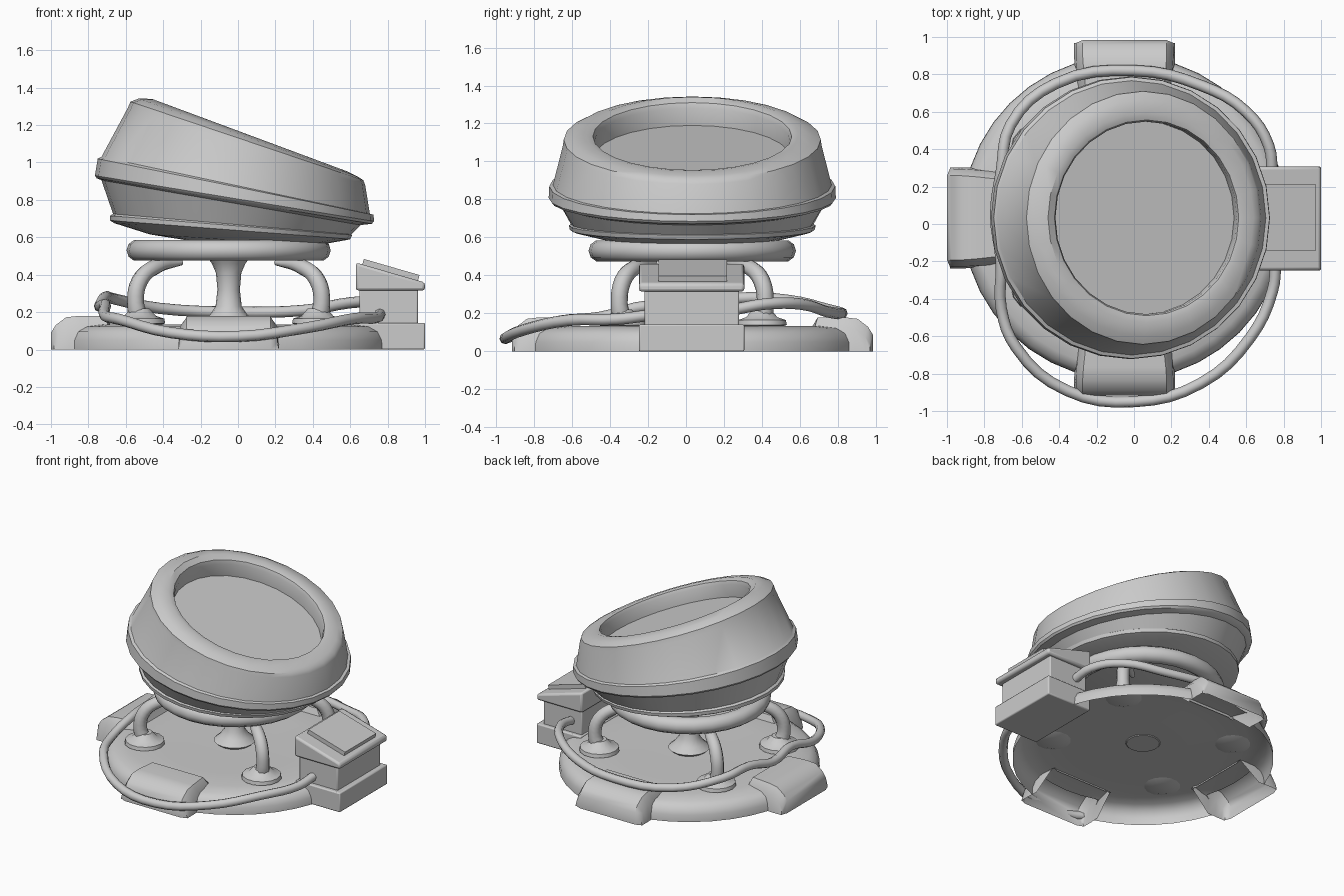
import bpy, bmesh, math
from mathutils import Vector

if "Cube" in bpy.data.objects:
    bpy.data.objects.remove(bpy.data.objects["Cube"])

CX, CY = -0.05, 0.033   # axis of the stand


def finish(name, bm, angle=35, bevel=0.0):
    bmesh.ops.remove_doubles(bm, verts=bm.verts, dist=1e-5)
    bmesh.ops.recalc_face_normals(bm, faces=bm.faces)
    me = bpy.data.meshes.new(name)
    bm.to_mesh(me)
    bm.free()
    ob = bpy.data.objects.new(name, me)
    bpy.context.collection.objects.link(ob)
    bpy.ops.object.select_all(action='DESELECT')
    ob.select_set(True)
    bpy.context.view_layer.objects.active = ob
    if bevel:
        m = ob.modifiers.new("bevel", 'BEVEL')
        m.width, m.segments, m.limit_method = bevel, 2, 'ANGLE'
    bpy.ops.object.shade_smooth_by_angle(angle=math.radians(angle))
    return ob


def loft(name, rings, cap_start=False, cap_end=False, angle=35, bevel=0.0, skip=None):
    """Skin a list of closed point loops; skip(centre) leaves a face out."""
    bm = bmesh.new()
    loops = [[bm.verts.new(p) for p in ring] for ring in rings]
    n = len(loops[0])
    for a, b in zip(loops, loops[1:]):
        for i in range(n):
            j = (i + 1) % n
            quad = (a[i], a[j], b[j], b[i])
            if skip and skip(sum((v.co for v in quad), Vector()) / 4):
                continue
            bm.faces.new(quad)
    if cap_start:
        bm.faces.new(loops[0])
    if cap_end:
        bm.faces.new(loops[-1])
    return finish(name, bm, angle, bevel)


def circle(x, y, r, z, n=24):
    return [(x + r * math.cos(2 * math.pi * i / n), y + r * math.sin(2 * math.pi * i / n), z)
            for i in range(n)]


def tilted(xl, zl, xr, zr, wide=1.0, n=28):
    """Circle leaning about y, given by its left and right ends in the front view."""
    c = Vector(((xl + xr) / 2, CY, (zl + zr) / 2))
    u = Vector((xr - xl, 0, zr - zl)) / 2
    return [c + u * math.cos(2 * math.pi * i / n)
            + Vector((0, wide * u.length * math.sin(2 * math.pi * i / n), 0)) for i in range(n)]


def lathe(name, x, y, profile, n=24, **kw):
    return loft(name, [circle(x, y, r, z, n) for r, z in profile], **kw)


def tube(name, pts, r, radii=None, res=4):
    cu = bpy.data.curves.new(name, 'CURVE')
    cu.dimensions = '3D'
    cu.bevel_depth, cu.bevel_resolution = r, 2
    cu.resolution_u, cu.use_fill_caps = res, True
    sp = cu.splines.new('BEZIER')
    sp.bezier_points.add(len(pts) - 1)
    for i, (bp, p) in enumerate(zip(sp.bezier_points, pts)):
        bp.co = p
        bp.handle_left_type = bp.handle_right_type = 'AUTO'
        bp.radius = radii[i] if radii else 1
    ob = bpy.data.objects.new(name, cu)
    bpy.context.collection.objects.link(ob)
    bpy.ops.object.select_all(action='DESELECT')
    ob.select_set(True)
    bpy.context.view_layer.objects.active = ob
    bpy.ops.object.convert(target='MESH')
    bpy.ops.object.shade_smooth_by_angle(angle=math.radians(50))


def block(name, x0, x1, y0, y1, z0, zl, zr, bevel=0.008):
    """Box whose top slopes from zl at x0 to zr at x1."""
    base = [(x0, y0), (x1, y0), (x1, y1), (x0, y1)]
    top = [zl, zr, zr, zl]
    return loft(name, [[(x, y, z0) for x, y in base],
                       [(x, y, z) for (x, y), z in zip(base, top)]],
                cap_start=True, cap_end=True, bevel=bevel)


def under_pad(c):
    """True on the plate's rim where an edge pad replaces it."""
    x, y = c.x - CX, c.y - CY
    off = min(abs((math.degrees(math.atan2(y, x)) - a + 180) % 360 - 180) for a in (90, 180, 270))
    return off < 18 and math.hypot(x, y) > 0.76


# round base plate, open underneath, rim cut away at the pads
lathe("base_plate", CX, CY, [(0.868, 0), (0.866, 0.05), (0.845, 0.095), (0.80, 0.122), (0.70, 0.135),
                             (0.5, 0.135), (0.3, 0.13), (0.1, 0.13)], n=40, cap_end=True,
      skip=under_pad)

# three edge pads, swept along a radial profile: radius, height, half width
pad = [(0.95, 0.0, 0.26), (0.95, 0.09, 0.26), (0.925, 0.13, 0.26), (0.87, 0.172, 0.26),
       (0.80, 0.18, 0.255), (0.66, 0.18, 0.24), (0.64, 0.12, 0.24)]
for side, a in (("back", 90), ("left", 180), ("front", 270)):
    d = Vector((math.cos(math.radians(a)), math.sin(math.radians(a)), 0))
    t = Vector((-d.y, d.x, 0))
    o = Vector((CX, CY, 0))
    bm = bmesh.new()
    rows = []
    for r, z, w in pad:
        low = 0.0 if r > 0.79 else 0.12
        shape = [(-w - 0.01, low), (-w, max(low, z - 0.05)), (-w + 0.035, z), (w - 0.035, z),
                 (w, max(low, z - 0.05)), (w + 0.01, low)]
        rows.append([bm.verts.new(o + d * (r - (0.015 if abs(s) > w - 0.01 else 0)) + t * s
                                  + Vector((0, 0, min(h, z)))) for s, h in shape])
    for p, q in zip(rows, rows[1:]):
        for i in range(5):
            bm.faces.new((p[i], p[i + 1], q[i + 1], q[i]))
    finish(side + "_pad", bm, 40)

# centre column with flared ends
lathe("centre_column", CX, CY, [(0.11, 0.125), (0.14, 0.15), (0.10, 0.185), (0.07, 0.23), (0.06, 0.32),
                                (0.068, 0.41), (0.09, 0.46), (0.12, 0.5)], n=16,
      cap_start=True, cap_end=True)

# four curved legs on round feet
for sx in (-1, 1):
    for sy in (-1, 1):
        name = ("back" if sy > 0 else "front") + ("_right" if sx > 0 else "_left")
        d = Vector((0.79 * sx, 0.61 * sy))
        path = [(0.60, 0.15), (0.63, 0.25), (0.60, 0.37), (0.50, 0.44), (0.32, 0.465)]
        tube(name + "_leg", [(CX + d.x * r, CY + d.y * r, z) for r, z in path], 0.05,
             [1.1, 0.9, 0.9, 0.85, 0.3])
        lathe(name + "_foot", CX + d.x * 0.6, CY + d.y * 0.6,
              [(0.08, 0.12), (0.135, 0.14), (0.13, 0.165), (0.085, 0.18), (0.05, 0.22)],
              n=14, cap_start=True, cap_end=True)

# support ring under the bowl
ring = [(0.488 + 0.058 * math.cos(k * math.pi / 5), 0.53 + 0.058 * math.sin(k * math.pi / 5))
        for k in range(11)]
lathe("support_ring", CX, CY, ring, n=28, angle=60)

# leaning bowl: each ring is left x, left z, right x, right z (and an optional y stretch)
bowl = [(-0.12, 0.56, 0.02, 0.55), (-0.47, 0.615, 0.41, 0.555), (-0.66, 0.675, 0.58, 0.585),
        (-0.685, 0.69, 0.60, 0.59), (-0.685, 0.715, 0.61, 0.612), (-0.668, 0.725, 0.605, 0.615),
        (-0.73, 0.905, 0.655, 0.665), (-0.755, 0.915, 0.715, 0.672), (-0.765, 0.93, 0.727, 0.685),
        (-0.75, 1.02, 0.725, 0.72), (-0.73, 1.03, 0.705, 0.725), (-0.59, 1.29, 0.68, 0.88, 1.02),
        (-0.575, 1.325, 0.67, 0.905, 1.03), (-0.53, 1.342, 0.64, 0.925, 1.02),
        (-0.46, 1.34, 0.59, 0.95),
        (-0.425, 1.31, 0.56, 0.955), (-0.42, 1.28, 0.55, 0.935), (-0.44, 1.19, 0.535, 0.85)]
loft("bowl", [tilted(*r) for r in bowl], cap_start=True, cap_end=True, angle=38)

# control box with sloped panel
block("box_base", 0.64, 1.0, -0.248, 0.307, 0.0, 0.142, 0.142)
block("box_body", 0.65, 0.962, -0.218, 0.28, 0.13, 0.33, 0.33)
block("box_cap", 0.63, 1.0, -0.248, 0.307, 0.315, 0.465, 0.358, 0.015)
bm = bmesh.new()
bmesh.ops.create_cube(bm, size=1)
slope = math.atan2(0.107, 0.37)
for v in bm.verts:
    x, y, z = v.co.x * 0.31, v.co.y * 0.36, v.co.z * 0.05
    v.co = (0.815 + x * math.cos(slope) + z * math.sin(slope), 0.035 + y,
            0.417 - x * math.sin(slope) + z * math.cos(slope))
finish("box_panel", bm)

# loose cable looping round the stand from one side of the box to the other
tube("cable", [(0.76, -0.2, 0.19), (0.74, -0.36, 0.17), (0.62, -0.61, 0.165), (0.36, -0.85, 0.115),
               (0.0, -0.95, 0.07), (-0.36, -0.89, 0.09), (-0.63, -0.66, 0.16),
               (-0.71, -0.45, 0.18), (-0.71, -0.2, 0.24), (-0.74, 0.05, 0.23), (-0.71, 0.28, 0.28),
               (-0.66, 0.53, 0.27), (-0.42, 0.75, 0.22), (0.0, 0.82, 0.20), (0.36, 0.74, 0.21),
               (0.60, 0.60, 0.25), (0.72, 0.42, 0.25), (0.74, 0.25, 0.22)], 0.03)
